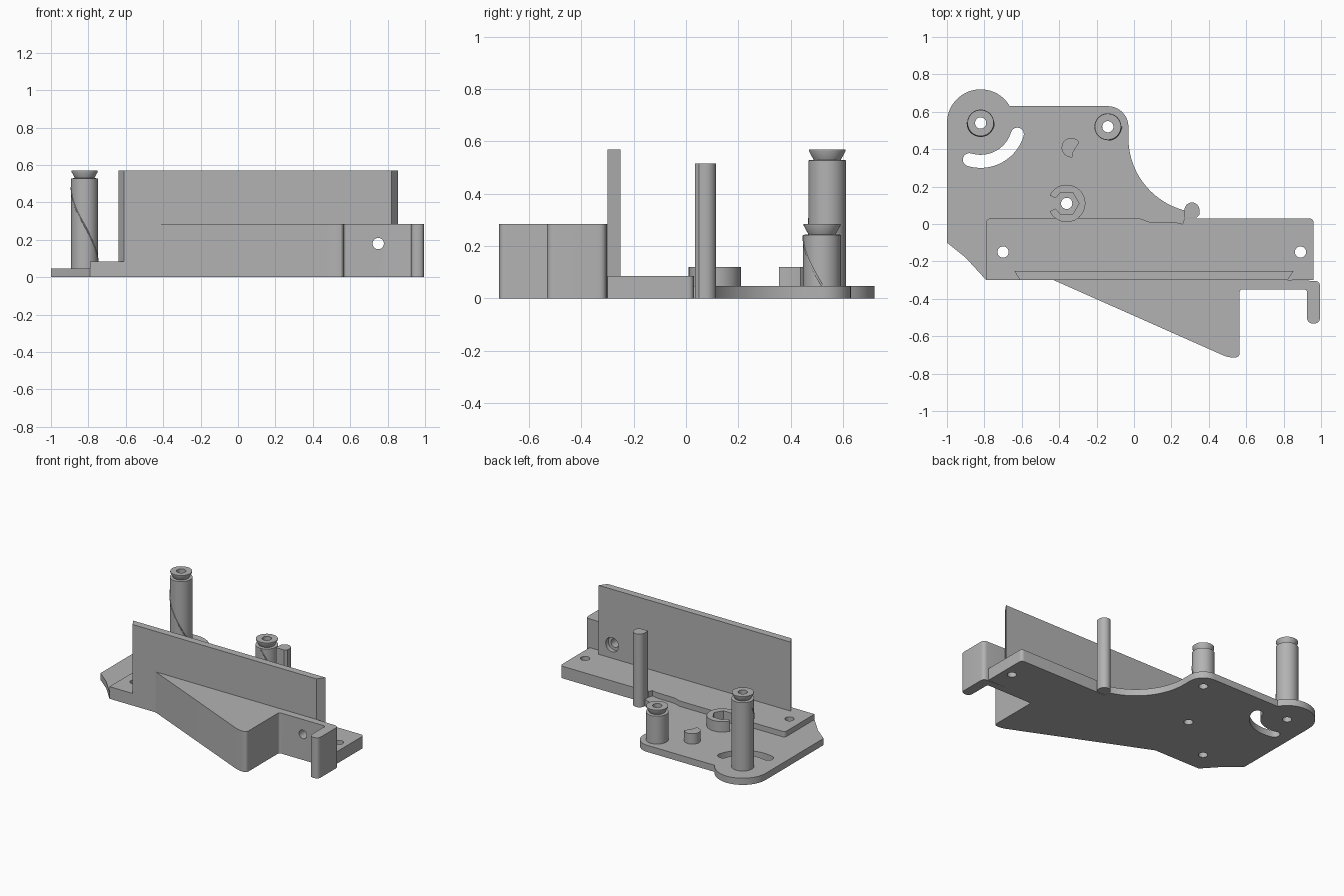
import bpy, bmesh
from math import sin, cos, pi, radians
from mathutils import Vector

cube = bpy.data.objects.get("Cube")
if cube:
    bpy.data.objects.remove(cube, do_unlink=True)

grey = bpy.data.materials.new("plain grey")
grey.use_nodes = True
grey.diffuse_color = (0.45, 0.45, 0.45, 1)
grey.node_tree.nodes["Principled BSDF"].inputs["Base Color"].default_value = grey.diffuse_color


def select(ob):
    bpy.ops.object.select_all(action='DESELECT')
    ob.select_set(True)
    bpy.context.view_layer.objects.active = ob


def finish(ob):
    ob.data.materials.clear()
    ob.data.materials.append(grey)
    select(ob)
    bpy.ops.object.shade_smooth_by_angle(angle=radians(30))
    return ob


def arc(cx, cy, r, a, b, n=24):
    angles = [radians(a + (b - a) * i / n) for i in range(n + 1)]
    return [(cx + r * cos(t), cy + r * sin(t)) for t in angles]


def circle(cx, cy, r, n=32):
    return arc(cx, cy, r, 0, 360, n)[:-1]


def rounded(corners, n=6):
    """Polygon from (x, y, corner cut length), each cut softened into a curve."""
    pts = []
    for i, (x, y, r) in enumerate(corners):
        p = Vector((x, y))
        if not r:
            pts.append((x, y))
            continue
        before = Vector(corners[i - 1][:2]) - p
        after = Vector(corners[(i + 1) % len(corners)][:2]) - p
        a, b = before.normalized() * r, after.normalized() * r
        for k in range(n + 1):
            t = k / n
            pts.append(tuple(p + a * (1 - t) ** 2 + b * t ** 2))
    return pts


def prism(name, loops, z0, z1):
    """Extrude an outline; further loops become through holes."""
    cu = bpy.data.curves.new(name, 'CURVE')
    cu.dimensions = '2D'
    cu.fill_mode = 'BOTH'
    cu.extrude = (z1 - z0) / 2
    for loop in loops:
        sp = cu.splines.new('POLY')
        sp.points.add(len(loop) - 1)
        for point, (x, y) in zip(sp.points, loop):
            point.co = (x, y, 0, 1)
        sp.use_cyclic_u = True
    ob = bpy.data.objects.new(name, cu)
    bpy.context.collection.objects.link(ob)
    select(ob)
    bpy.ops.object.convert(target='MESH')
    ob = bpy.context.object
    bm = bmesh.new()
    bm.from_mesh(ob.data)
    bmesh.ops.translate(bm, verts=bm.verts, vec=(0, 0, (z0 + z1) / 2))
    bmesh.ops.remove_doubles(bm, verts=bm.verts, dist=0.0001)
    bmesh.ops.recalc_face_normals(bm, faces=bm.faces)
    bm.to_mesh(ob.data)
    bm.free()
    return finish(ob)


def drill(ob, x, z, r, y0, y1):
    """Drill a hole along y."""
    bpy.ops.mesh.primitive_cylinder_add(vertices=32, radius=r, depth=y1 - y0,
                                        location=(x, (y0 + y1) / 2, z), rotation=(pi / 2, 0, 0))
    cutter = bpy.context.object
    cutter.hide_render = True
    mod = ob.modifiers.new("hole", 'BOOLEAN')
    mod.operation = 'DIFFERENCE'
    mod.object = cutter
    select(ob)
    bpy.ops.object.modifier_apply(modifier=mod.name)
    bpy.data.objects.remove(cutter, do_unlink=True)


def post(name, x, y, top):
    """Hollow round post with a flared cap, as a lathe profile."""
    profile = [(0.03, 0.04), (0.072, 0.04), (0.072, top - 0.042), (0.052, top - 0.04),
               (0.07, top - 0.007), (0.07, top), (0.03, top)]
    bm = bmesh.new()
    verts = [bm.verts.new((r, 0, z)) for r, z in profile]
    edges = [bm.edges.new((verts[i - 1], v)) for i, v in enumerate(verts)]
    bmesh.ops.spin(bm, geom=verts + edges, cent=(0, 0, 0), axis=(0, 0, 1),
                   angle=2 * pi, steps=40)
    bmesh.ops.remove_doubles(bm, verts=bm.verts, dist=0.0001)
    bmesh.ops.recalc_face_normals(bm, faces=bm.faces)
    me = bpy.data.meshes.new(name)
    bm.to_mesh(me)
    bm.free()
    ob = bpy.data.objects.new(name, me)
    ob.location = (x, y, 0)
    bpy.context.collection.objects.link(ob)
    finish(ob)


def spiral(name, x, y, z0, z1, sweep):
    """Thin seam winding up a post."""
    cu = bpy.data.curves.new(name, 'CURVE')
    cu.dimensions = '3D'
    cu.bevel_depth = 0.004
    cu.bevel_resolution = 1
    sp = cu.splines.new('POLY')
    n = 24
    sp.points.add(n)
    for i, p in enumerate(sp.points):
        a = -sweep * i / n
        p.co = (x + 0.071 * cos(a), y + 0.071 * sin(a), z0 + (z1 - z0) * i / n, 1)
    cu.materials.append(grey)
    bpy.context.collection.objects.link(bpy.data.objects.new(name, cu))


tall, short, boss = (-0.82, 0.54), (-0.14, 0.52), (-0.36, 0.11)

# Base plate with scalloped edge, curved slot and through holes
outline = ([(-0.79, 0), (0.27, 0)] + arc(0.37, 0.46, 0.4, 255.5, 180)
           + arc(*short, 0.11, 0, 90, 12) + arc(*tall, 0.18, 30, 180)
           + [(-1, -0.1), (-0.9, -0.18), (-0.79, -0.3)])
ends = [(tall[0] + 0.205 * cos(radians(a)), tall[1] + 0.205 * sin(radians(a))) for a in (-17, -107)]
slot = (arc(*tall, 0.24, -107, -17) + arc(*ends[0], 0.035, -17, 163, 10)[1:-1]
        + arc(*tall, 0.17, -17, -107) + arc(*ends[1], 0.035, 73, 253, 10)[1:-1])
prism("base_plate", [outline, slot] + [circle(*c, 0.03) for c in (tall, short, boss)], 0, 0.047)

# Thick mounting bar, notched along its back edge
bar = rounded([(-0.79, -0.3, 0), (0.96, -0.3, 0), (0.96, 0.03, 0.025), (0.27, 0.03, 0),
               (0.26, 0, 0), (0.22, 0.01, 0), (0.08, 0.012, 0), (0.03, 0.03, 0),
               (-0.79, 0.03, 0.025)])
prism("mounting_bar", [bar, circle(-0.7, -0.15, 0.03), circle(0.89, -0.15, 0.03)], 0, 0.085)

# Upright wall with slanted ends
wall = prism("upright_wall", [[(-0.61, -0.3), (0.82, -0.3), (0.855, -0.25), (-0.64, -0.25)]],
             0.08, 0.57)

# Front wedge ending in a hooked arm
wedge = prism("front_wedge", [rounded([
    (-0.43, -0.3, 0), (0.51, -0.717, 0.04), (0.565, -0.712, 0.025), (0.565, -0.35, 0.015),
    (0.925, -0.35, 0.015), (0.925, -0.532, 0.034), (0.995, -0.532, 0.034),
    (0.995, -0.305, 0.03), (0.82, -0.3, 0)])], 0, 0.285)

# Screw hole through wedge and wall, widened at the back
for part in (wall, wedge):
    drill(part, 0.75, 0.18, 0.03, -0.45, -0.15)
drill(wall, 0.75, 0.18, 0.05, -0.28, -0.15)
for part in (wall, wedge):
    finish(part)

# Round posts with seams
post("tall_post", *tall, 0.57)
spiral("tall_post_seam", *tall, 0.07, 0.48, pi)
post("short_post", *short, 0.285)
spiral("short_post_seam", *short, 0.05, 0.24, pi / 2)

# Guide rod with a flat front
prism("guide_rod", [arc(0.31, 0.075, 0.04, 0, 180, 16) + [(0.27, 0.035), (0.335, 0.035), (0.35, 0.05)]],
      0, 0.515)

# Open ring with a hexagonal seat
ring = arc(*boss, 0.1, -155, 155, 40) + arc(*boss, 0.066, 155, 180, 1)[:1]
ring += [(boss[0] + 0.066 * cos(radians(a)), boss[1] + 0.066 * sin(radians(a)))
         for a in (120, 60, 0, -60, -120, -155)]
prism("hex_seat", [ring], 0.04, 0.12)

# Small stud with one flat side
prism("flat_sided_stud", [arc(-0.335, 0.408, 0.052, 35, 275, 24) + [(-0.325, 0.385)]], 0.04, 0.12)
